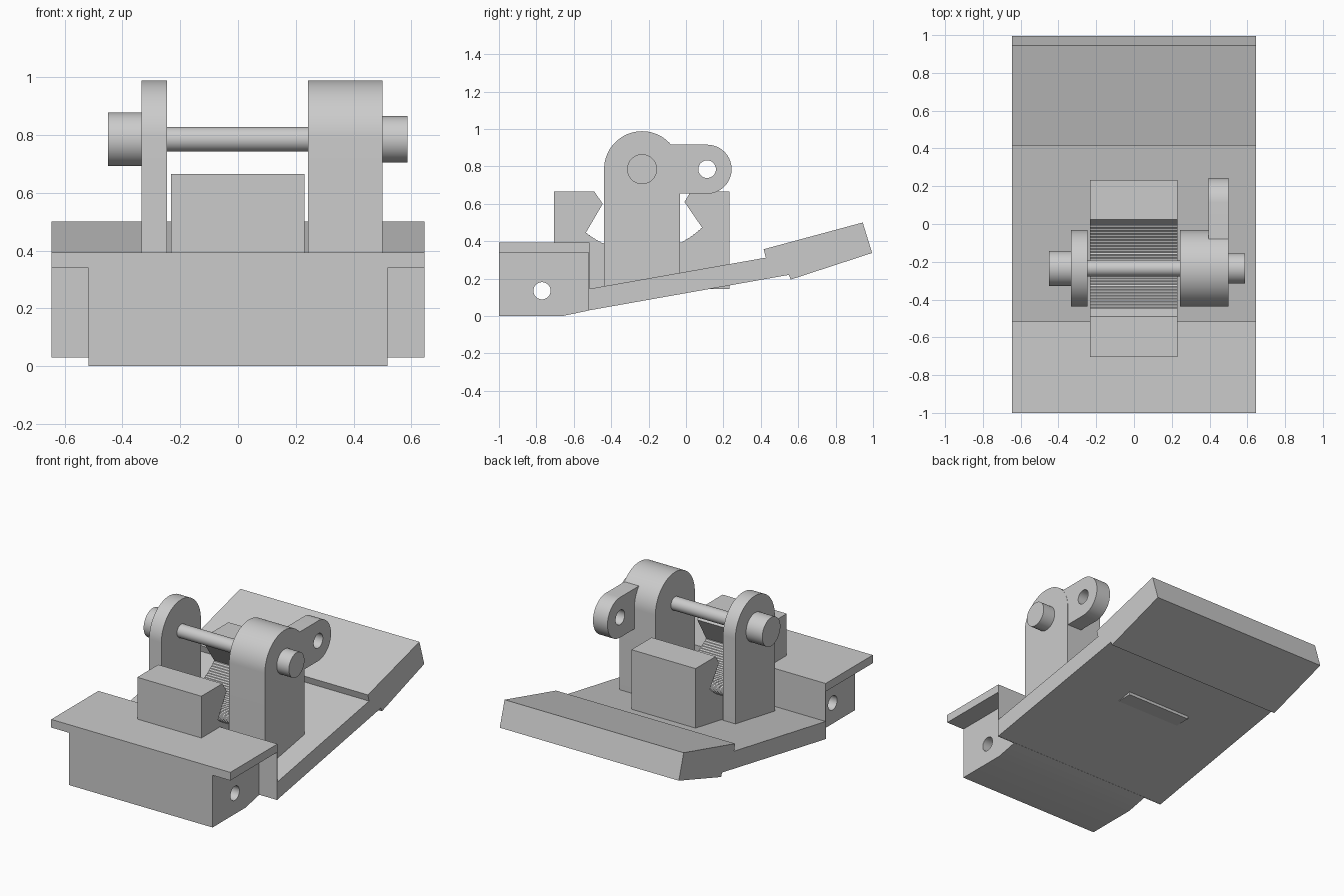
import bpy, bmesh
from math import sin, cos, pi, radians

if "Cube" in bpy.data.objects:
    bpy.data.objects.remove(bpy.data.objects["Cube"], do_unlink=True)

grey = bpy.data.materials.new("plain grey")
grey.use_nodes = True
COLOUR = (0.6, 0.6, 0.6, 1)
grey.diffuse_color = COLOUR
grey.node_tree.nodes["Principled BSDF"].inputs["Base Color"].default_value = COLOUR


def arc(cy, cz, r, a0, a1, n):
    """Points of an arc in the side plane, angles in degrees."""
    steps = [radians(a0 + (a1 - a0) * i / n) for i in range(n + 1)]
    return [(cy + r * cos(a), cz + r * sin(a)) for a in steps]


def extrude(name, profile, x0, x1, smooth=True):
    """Solid made by sweeping a side profile of (y, z) points along x."""
    bm = bmesh.new()
    face = bm.faces.new([bm.verts.new((x0, y, z)) for y, z in profile])
    swept = bmesh.ops.extrude_face_region(bm, geom=[face])["geom"]
    verts = [v for v in swept if isinstance(v, bmesh.types.BMVert)]
    bmesh.ops.translate(bm, verts=verts, vec=(x1 - x0, 0, 0))
    bmesh.ops.recalc_face_normals(bm, faces=bm.faces)
    mesh = bpy.data.meshes.new(name)
    bm.to_mesh(mesh)
    bm.free()
    mesh.materials.append(grey)
    obj = bpy.data.objects.new(name, mesh)
    bpy.context.collection.objects.link(obj)
    if smooth:
        finish(obj)
    return obj


def finish(obj):
    for p in obj.data.polygons:
        p.use_smooth = True
    obj.data.set_sharp_from_angle(angle=radians(25))


def rod(name, cy, cz, r, x0, x1):
    return extrude(name, arc(cy, cz, r, 0, 360, 48)[:-1], x0, x1)


def box(name, y0, y1, z0, z1, x0, x1):
    return extrude(name, [(y0, z0), (y1, z0), (y1, z1), (y0, z1)], x0, x1, False)


def drill(obj, cy, cz, r, x0, x1):
    """Bore a cross hole through a part."""
    cutter = rod("hole_cutter", cy, cz, r, x0 - 0.1, x1 + 0.1)
    cutter.hide_render = True
    mod = obj.modifiers.new("hole", "BOOLEAN")
    mod.operation = "DIFFERENCE"
    mod.solver = "EXACT"
    mod.object = cutter
    bpy.context.view_layer.objects.active = obj
    bpy.ops.object.modifier_apply(modifier=mod.name)
    bpy.data.objects.remove(cutter, do_unlink=True)
    finish(obj)


HALF, INNER = 0.645, 0.517
AXIS_Y, AXIS_Z = -0.235, 0.785

# Front block with its cross hole, overhanging plate and rear wall
front_block = extrude("front_block", [(-1, 0), (-0.66, 0), (-0.517, 0.03),
                      (-0.517, 0.35), (-1, 0.35)], -INNER, INNER, False)
drill(front_block, -0.77, 0.135, 0.046, -INNER, INNER)
box("front_plate", -1, -0.515, 0.34, 0.393, -HALF, HALF)
box("front_wall", -0.52, -0.515, 0.03, 0.36, -HALF, HALF)

# Sloping base with the thick raised tail
extrude("sloping_base", [(-0.52, 0.03), (0.55, 0.22), (0.56, 0.195), (0.995, 0.337),
        (0.945, 0.5), (0.415, 0.357), (0.427, 0.312), (-0.52, 0.145)], -HALF, HALF, False)

# Cradle block with a finely ridged round trough
trough = arc(-0.24, 0.81, 0.47, 231, 314, 80)
trough = [(y, z + 0.004 * (i % 2)) for i, (y, z) in enumerate(trough)]
extrude("cradle_block", [(-0.705, 0.145), (-0.705, 0.665), (-0.49, 0.665), (-0.445, 0.6)]
        + trough + [(-0.008, 0.61), (0.025, 0.665), (0.233, 0.665), (0.233, 0.145)],
        -0.232, 0.23, False)

# Round-topped uprights
for name, x0, x1 in (("right_upright", -0.333, -0.245), ("left_upright", 0.243, 0.5)):
    outline = arc(AXIS_Y, AXIS_Z, 0.203, 0, 180, 40)
    extrude(name, outline + [(-0.438, 0.13), (-0.032, 0.13)], x0, x1)

# Eyelet arm behind the left upright
arm = extrude("eyelet_arm", arc(0.113, AXIS_Z, 0.131, -90, 90, 32)
              + [(-0.1, 0.916), (-0.1, 0.654)], 0.395, 0.499)
drill(arm, 0.113, AXIS_Z, 0.047, 0.395, 0.5)

# Axle and its end caps
rod("axle", AXIS_Y, AXIS_Z, 0.043, -0.3, 0.3)
rod("right_cap", AXIS_Y, AXIS_Z, 0.093, -0.45, -0.32)
rod("left_cap", AXIS_Y, AXIS_Z, 0.08, 0.48, 0.587)
